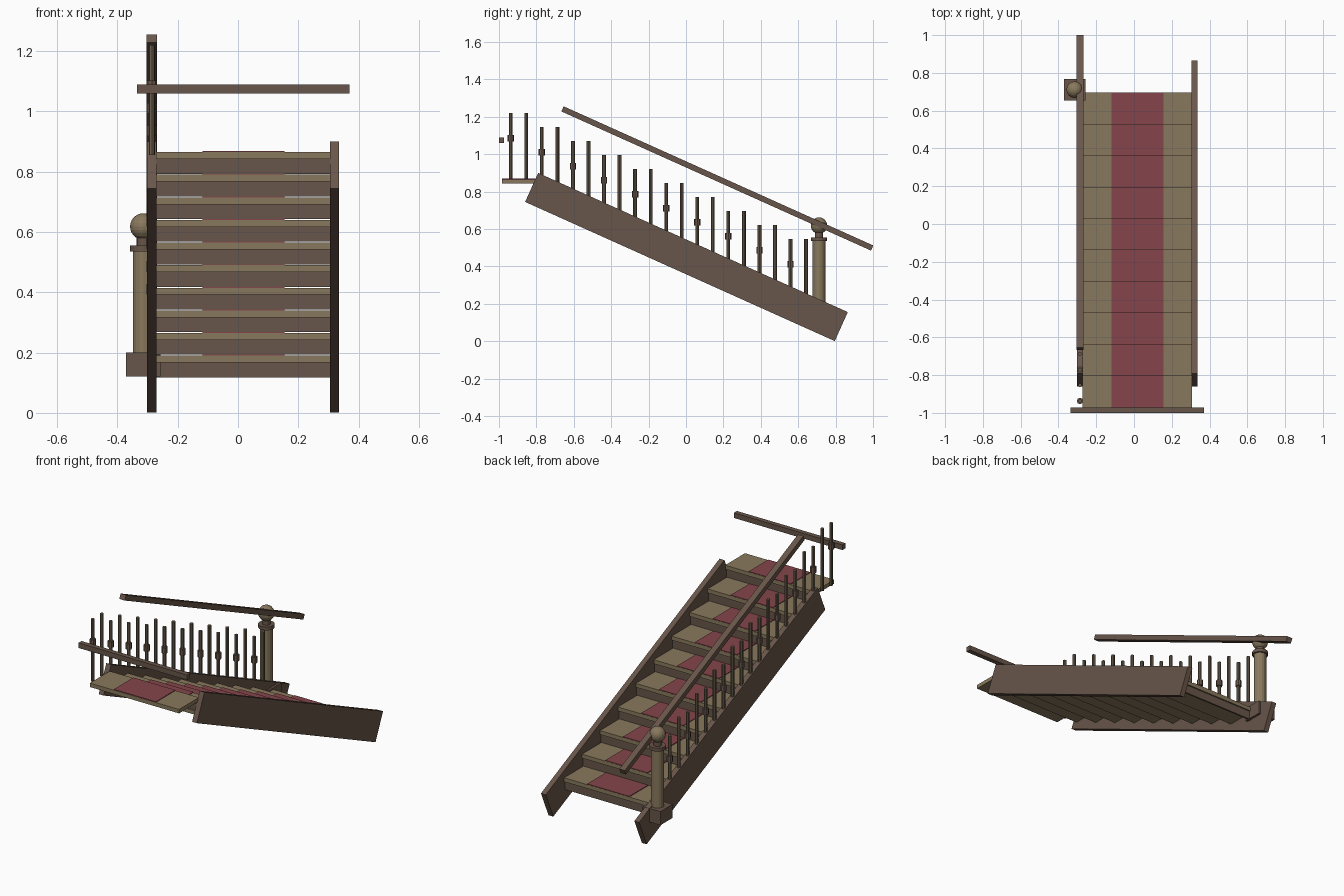
import bpy
import math

if "Cube" in bpy.data.objects:
    bpy.data.objects.remove(bpy.data.objects["Cube"])

SLOPE = math.radians(-24.2)
STEPS, RUN, RISE = 10, 0.1662, 0.075
X0, X1 = -0.272, 0.307          # tread ends, between the stringers
XC = (X0 + X1) / 2


def material(name, rgb):
    m = bpy.data.materials.new(name)
    m.diffuse_color = (*rgb, 1)
    m.use_nodes = True
    m.node_tree.nodes["Principled BSDF"].inputs["Base Color"].default_value = m.diffuse_color
    return m


DARK = material("dark_wood", (0.14, 0.093, 0.069))
LIGHT = material("light_wood", (0.25, 0.19, 0.11))
SPINDLE = material("spindle_wood", (0.15, 0.115, 0.075))
RED = material("red_carpet", (0.235, 0.06, 0.072))


def finish(name, mat):
    ob = bpy.context.object
    ob.name = name
    ob.data.materials.append(mat)
    return ob


def box(name, center, size, mat, tilt=0.0):
    bpy.ops.mesh.primitive_cube_add(size=1, location=center, rotation=(tilt, 0, 0))
    bpy.context.object.scale = size
    return finish(name, mat)


def block(name, lo, hi, mat):
    return box(name, [(a + b) / 2 for a, b in zip(lo, hi)],
               [b - a for a, b in zip(lo, hi)], mat)


def post(name, x, y, z0, z1, r, mat, sides):
    bpy.ops.mesh.primitive_cylinder_add(vertices=sides, radius=r, depth=z1 - z0,
                                        location=(x, y, (z0 + z1) / 2))
    return finish(name, mat)


# sloping side boards
for side, x in (("left", -0.286), ("right", 0.320)):
    box(f"stringer_{side}", (x, 0.0025, 0.45), (0.031, 1.815, 0.17), DARK, SLOPE)

# steps: tread, riser, carpet and a pair of balusters each
for i in range(STEPS):
    nose = 0.695 - RUN * i
    top = 0.19 + RISE * i
    block(f"tread_{i}", (X0, nose - 0.184, top - 0.023), (X1, nose, top), LIGHT)
    block(f"riser_{i}", (X0, nose - 0.018, top - RISE + 0.003),
          (X1, nose - 0.008, top - 0.023), DARK)
    block(f"carpet_{i}", (-0.118, nose - 0.182, top), (0.155, nose - 0.001, top + 0.004), RED)
    for k in range(2):
        y = 0.642 - RUN * i - 0.0831 * k
        post(f"baluster_{i}_{k}", -0.286, y, top - 0.01, top + 0.355, 0.010, SPINDLE, 8)
        if k == 1:
            post(f"baluster_bead_{i}", -0.286, y, top + 0.203, top + 0.238, 0.017, DARK, 8)

# handrails: sloping one and the level one at the top
box("sloping_handrail", (-0.286, 0.1675, 0.87), (0.035, 1.815, 0.03), DARK, SLOPE)
block("landing_rail", (-0.335, -1.0, 1.06), (0.37, -0.972, 1.09), DARK)

# newel post at the foot of the stairs
NX, NY = -0.314, 0.711
block("newel_base", (NX - 0.057, NY - 0.057, 0.12), (NX + 0.057, NY + 0.057, 0.20), DARK)
post("newel_shaft", NX, NY, 0.20, 0.535, 0.035, LIGHT, 16)
post("newel_collar", NX, NY, 0.535, 0.555, 0.044, DARK, 16)
post("newel_neck", NX, NY, 0.555, 0.585, 0.022, DARK, 16)
bpy.ops.mesh.primitive_uv_sphere_add(segments=16, ring_count=12, radius=0.044,
                                     location=(NX, NY, 0.618))
finish("newel_ball", LIGHT)
